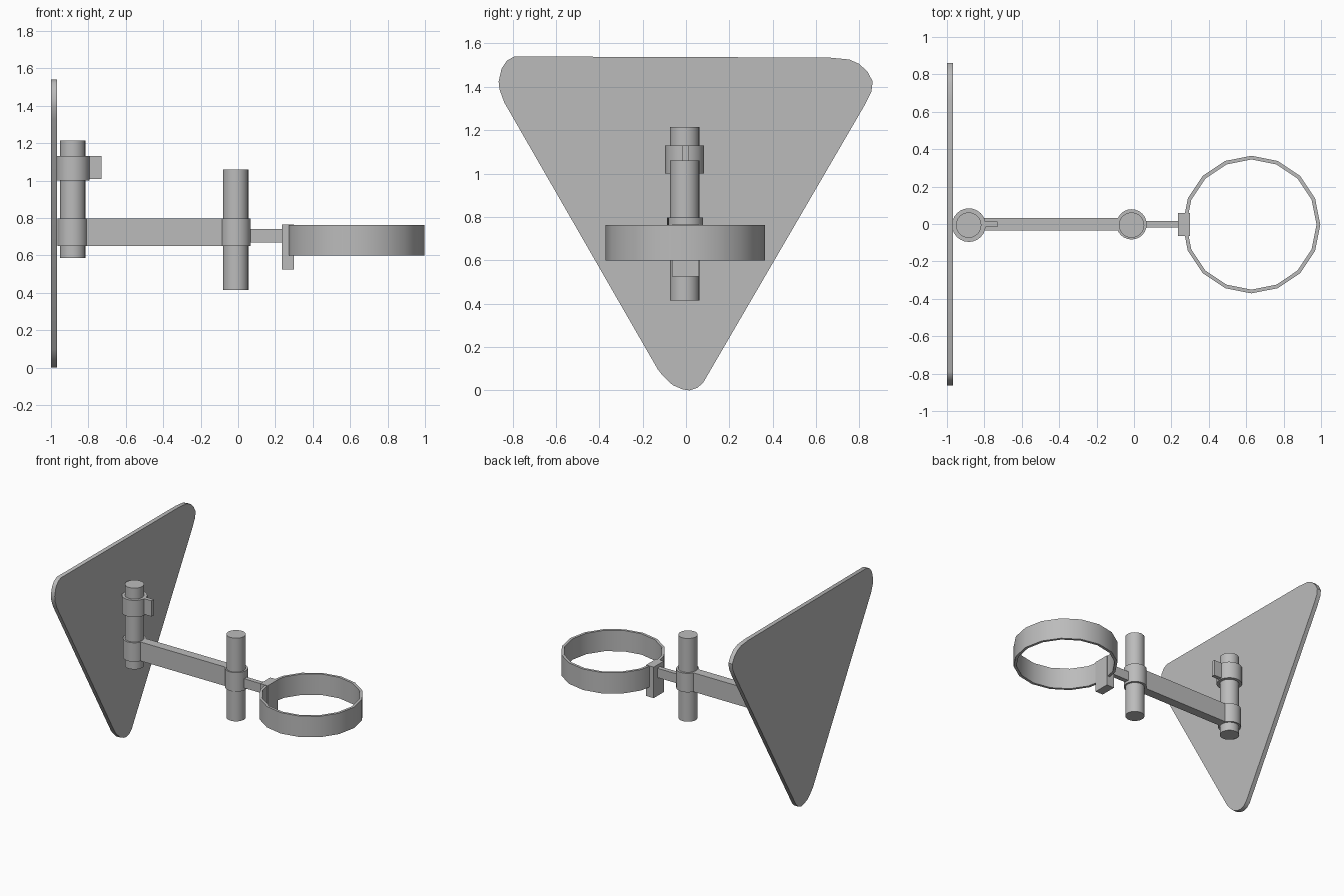
import bpy, bmesh, math
from mathutils import Matrix, Vector

default = bpy.data.objects.get("Cube")
if default:
    bpy.data.objects.remove(default, do_unlink=True)

# One plain grey for the whole model
grey = bpy.data.materials.new("plain_grey")
grey.use_nodes = True
colour = (0.5, 0.5, 0.5, 1)
grey.diffuse_color = colour
grey.node_tree.nodes["Principled BSDF"].inputs["Base Color"].default_value = colour


def finish(name, bm):
    bmesh.ops.recalc_face_normals(bm, faces=bm.faces[:])
    mesh = bpy.data.meshes.new(name)
    bm.to_mesh(mesh)
    bm.free()
    mesh.materials.append(grey)
    obj = bpy.data.objects.new(name, mesh)
    bpy.context.collection.objects.link(obj)
    bpy.ops.object.select_all(action='DESELECT')
    obj.select_set(True)
    bpy.context.view_layer.objects.active = obj
    bpy.ops.object.shade_smooth_by_angle(angle=math.radians(35))


def extrude(bm, offset):
    result = bmesh.ops.extrude_face_region(bm, geom=bm.faces[:], use_keep_orig=True)
    moved = [v for v in result["geom"] if isinstance(v, bmesh.types.BMVert)]
    bmesh.ops.translate(bm, vec=offset, verts=moved)


def cylinder(name, x, y, radius, low, high):
    bm = bmesh.new()
    bmesh.ops.create_cone(bm, cap_ends=True, segments=24, radius1=radius,
                          radius2=radius, depth=high - low,
                          matrix=Matrix.Translation((x, y, (low + high) / 2)))
    finish(name, bm)


def box(name, x, y, z):
    bm = bmesh.new()
    centre = Vector([sum(r) / 2 for r in (x, y, z)])
    size = Vector([r[1] - r[0] for r in (x, y, z)])
    bmesh.ops.create_cube(bm, size=1)
    bmesh.ops.scale(bm, vec=size, verts=bm.verts[:])
    bmesh.ops.translate(bm, vec=centre, verts=bm.verts[:])
    finish(name, bm)


# Rounded triangular plate, outline in y and z, extruded along x
outline = [(-.79, 1.54), (-.825, 1.522), (-.85, 1.485), (-.864, 1.425), (-.86, 1.388),
           (-.838, 1.328), (-.13, .097), (-.108, .069), (-.062, .025), (-.016, .005),
           (.016, 0), (.053, .012), (.08, .037), (.823, 1.314), (.855, 1.378),
           (.861, 1.425), (.838, 1.468), (.8, 1.505), (.753, 1.526), (.66, 1.535)]
plate = bmesh.new()
plate.faces.new([plate.verts.new((-1, y, z)) for y, z in outline])
extrude(plate, (.033, 0, 0))
finish("triangular_plate", plate)

# Post on the plate, with its two collars and the small tab
cylinder("plate_post", -.884, -.006, .068, .585, 1.215)
cylinder("upper_collar", -.883, -.006, .09, 1.0, 1.13)
cylinder("lower_collar", -.884, -.006, .081, .65, .797)
box("collar_tab", (-.82, -.73), (-.016, .013), (1.008, 1.13))

# Flat arm to the second post
box("arm", (-.85, -.05), (-.036, .033), (.65, .797))
cylinder("middle_post", -.013, -.006, .068, .415, 1.06)
cylinder("middle_collar", -.013, -.002, .081, .65, .797)

# Short rod and mounting block
box("ring_rod", (.03, .25), (-.019, .016), (.668, .74))
box("ring_block", (.235, .3), (-.064, .06), (.525, .765))

# Open ring: two circles bridged into a flat band, then raised
ring = bmesh.new()
for radius in (.368, .348):
    bmesh.ops.create_circle(ring, segments=16, radius=radius,
                            matrix=Matrix.Translation((.628, -.003, .6)))
bmesh.ops.bridge_loops(ring, edges=ring.edges[:])
extrude(ring, (0, 0, .162))
finish("holder_ring", ring)
